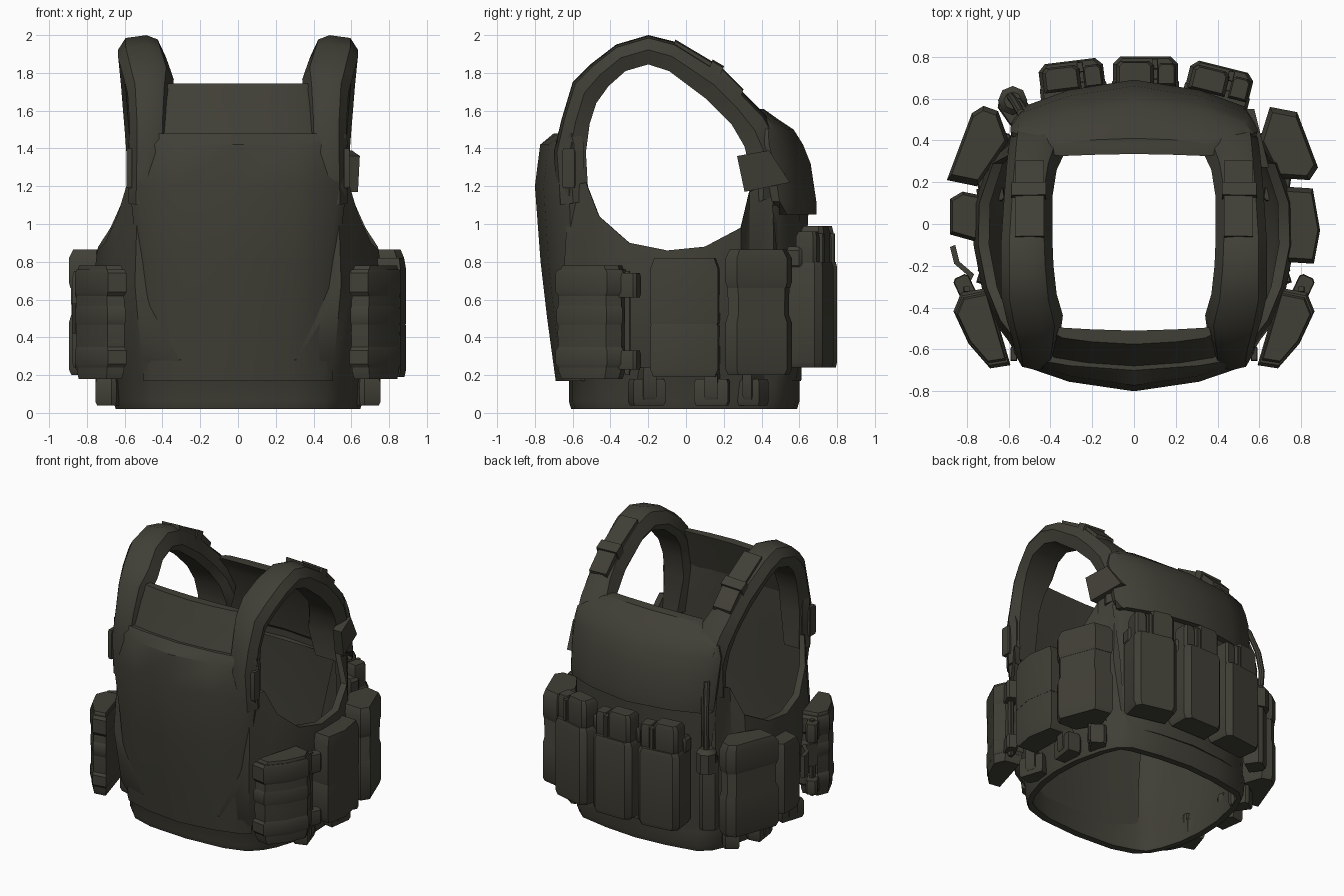
import bpy, bmesh, math

if "Cube" in bpy.data.objects:
    bpy.data.objects.remove(bpy.data.objects["Cube"])

olive = bpy.data.materials.new("dark_olive")
olive.diffuse_color = (0.052, 0.050, 0.037, 1)
olive.use_nodes = True
olive.node_tree.nodes["Principled BSDF"].inputs["Base Color"].default_value = olive.diffuse_color


def loft(name, sections, closed=False, smooth=35):
    """Skin a run of closed point loops, capping the ends unless the run closes."""
    bm = bmesh.new()
    loops = [[bm.verts.new(p) for p in s] for s in sections]
    n = len(loops[0])
    pairs = list(zip(loops, loops[1:] + loops[:1]))
    for a, b in pairs if closed else pairs[:-1]:
        for i in range(n):
            j = (i + 1) % n
            bm.faces.new((a[i], a[j], b[j], b[i]))
    if not closed:
        bm.faces.new(loops[0])
        bm.faces.new(loops[-1])
    bmesh.ops.recalc_face_normals(bm, faces=bm.faces)
    me = bpy.data.meshes.new(name)
    bm.to_mesh(me)
    bm.free()
    me.materials.append(olive)
    ob = bpy.data.objects.new(name, me)
    bpy.context.collection.objects.link(ob)
    bpy.ops.object.select_all(action='DESELECT')
    ob.select_set(True)
    bpy.context.view_layer.objects.active = ob
    bpy.ops.object.shade_smooth_by_angle(angle=math.radians(smooth))
    return ob


def pair(name, sections):
    """Same part on both sides."""
    loft("right_" + name, sections)
    loft("left_" + name, [[(-x, y, z) for x, y, z in s] for s in sections])


def stack(poly, levels):
    """Horizontal polygon repeated at (height, scale) levels."""
    cx = sum(p[0] for p in poly) / len(poly)
    cy = sum(p[1] for p in poly) / len(poly)
    return [[(cx + (x - cx) * s, cy + (y - cy) * s, z) for x, y in poly] for z, s in levels]


def block(cx, cy, w, d, deg, z0, z1, e=0.02, inset=0.9):
    """Chamfered upright box turned about z."""
    a = math.radians(deg)
    c, s = math.cos(a), math.sin(a)
    k = min(w, d) * 0.18
    w, d = w / 2, d / 2
    base = [(-w, -d), (w, -d), (w, d - k), (w - k, d), (k - w, d), (-w, d - k)]
    poly = [(cx + x * c - y * s, cy + x * s + y * c) for x, y in base]
    return stack(poly, [(z0, inset), (z0 + e, 1), (z1 - e, 1), (z1, inset)])


def panel(name, levels):
    """Curved plate; each level: z, centre outer y, centre inner y, half width, edge setback."""
    secs = []
    for z, yo, yi, w, c in levels:
        half = [(0, yo), (w * .54, yo + c * .38), (w * .92, yo + c), (w, yo + c * 1.5),
                (w * .97, yi + c * .5), (w * .54, yi + c * .2), (0, yi)]
        secs.append([(x, y, z) for x, y in half] + [(-x, y, z) for x, y in half[-2:0:-1]])
    loft(name, secs)


# Torso band, narrowing to the hem: columns of bottom x, y and top x, y, z around one half
cols = [(0, -.62, 0, -.65, .32), (.3, -.60, .3, -.63, .32), (.46, -.55, .53, -.62, 1.2),
        (.54, -.47, .585, -.53, 1.22), (.59, -.38, .64, -.46, 1.04), (.64, -.22, .705, -.3, .9),
        (.66, -.05, .745, -.1, .86), (.65, .15, .74, .1, .88), (.60, .36, .675, .29, .98),
        (.55, .47, .59, .335, 1.17), (.47, .54, .55, .46, 1.22), (.25, .58, .25, .60, .32),
        (0, .60, 0, .61, .32)]
ring = []
for x, y, xt, yt, zt in cols:
    k = 1.05 if yt < -.2 else 1.01
    prof = [(x * .98, y * .98, .02), (x, y, .06), (x * 1.02, y, .17),
            (x * .4 + xt * .62, y * .4 + yt * .6 * k, min(.3, zt - .08)),
            (xt * 1.03, yt * k, min(.68, zt - .04)), (xt, yt, zt)]
    ky = .92 if xt < .56 else .995
    ring.append(prof + [(px * .93, py * ky, pz) for px, py, pz in prof[::-1]])
ring += [[(-x, y, z) for x, y, z in s] for s in ring[-2:0:-1]]
loft("torso_band", ring, closed=True)

# Back plate panel and recessed upper back
panel("back_panel", [(.17, -.69, -.58, .50, .09), (.5, -.735, -.60, .515, .1), (.8, -.77, -.60, .53, .11),
                     (1.2, -.80, -.60, .575, .12), (1.42, -.772, -.60, .58, .12), (1.48, -.70, -.59, .575, .06)])
panel("upper_back", [(1.43, -.70, -.60, .42, .04), (1.5, -.67, -.58, .41, .04),
                     (1.64, -.615, -.54, .39, .03), (1.745, -.575, -.51, .37, .03)])

# Chest panel with overhanging upper flap
panel("chest_panel", [(.17, .61, .53, .5, -.07), (.7, .63, .55, .54, -.09), (1.1, .65, .54, .57, -.13)])
panel("chest_flap", [(1.05, .69, .60, .57, -.13), (1.12, .69, .52, .58, -.13), (1.32, .66, .48, .59, -.13),
                     (1.42, .62, .44, .59, -.12), (1.5, .57, .41, .57, -.09),
                     (1.56, .48, .37, .50, -.05), (1.61, .41, .335, .36, -.02)])

# Shoulder straps: outer y, z, inner y, z, inside x, outside x
path = [(-.68, 1.10, -.515, 1.12, .40, .58), (-.70, 1.38, -.53, 1.38, .36, .575),
        (-.66, 1.55, -.51, 1.53, .36, .575), (-.60, 1.75, -.475, 1.64, .35, .585),
        (-.50, 1.85, -.41, 1.73, .34, .61), (-.37, 1.95, -.32, 1.81, .37, .635),
        (-.2, 2.0, -.2, 1.845, .385, .635), (-.06, 1.965, -.09, 1.81, .39, .635),
        (.18, 1.82, .11, 1.66, .39, .62), (.3, 1.70, .24, 1.53, .37, .61),
        (.42, 1.58, .31, 1.41, .33, .60), (.50, 1.45, .34, 1.28, .30, .59),
        (.48, 1.15, .335, 1.10, .36, .585)]


def strap_point(st, x, t):
    yo, zo, yi, zi = st[:4]
    return (x, yo + (yi - yo) * t, zo + (zi - zo) * t)


pair("shoulder_strap", [[strap_point(s, x, t) for x, t in (
    (s[4], .7), (s[4] + .04, .15), (s[4] + .10, 0), (s[5] - .04, .1),
    (s[5], .5), (s[5] - .03, 1), (s[4] + .03, 1))] for s in path])

# Raised strap adjusters on top of the shoulders
pair("strap_adjuster", [[strap_point(s, x, t) for x, t in (
    (.43, -.08), (.57, -.04), (.57, .25), (.43, .25))] for s in path[7:10]])
pair("strap_buckle", [[strap_point(s, x, t) for x, t in (
    (.42, -.14), (.585, -.09), (.59, .3), (.42, .3))]
    for s in [[a * (1 - f) + b * f for a, b in zip(path[7], path[8])] for f in (.8, 1.05)]])
pair("rear_strap_tab", block(.575, -.62, .03, .07, 0, 1.19, 1.4))

# Chest clip wrapping inward, only on the right shoulder
clip = [(.27, 1.36), (.44, 1.39), (.55, 1.22), (.31, 1.17)]
loft("chest_clip", [[(x - (y - .27) * .25, y, z) for y, z in clip] for x in (.575, .63, .645)])

# Magazine pouches on the chest
for side, cx, cy, deg in (("left", -.295, .685, 7), ("middle", .055, .705, 0), ("right", .405, .66, -14)):
    a = math.radians(deg)

    def at(u, v):
        return cx + u * math.cos(a) - v * math.sin(a), cy + u * math.sin(a) + v * math.cos(a)
    loft(side + "_magazine_pouch", block(*at(0, 0), .31, .19, deg, .24, .80, .03))
    loft(side + "_pouch_backing", block(*at(0, -.05), .32, .08, deg, .76, .88))
    loft(side + "_magazine", block(*at(-.05, .015), .18, .12, deg, .77, .99, .03, .82))
    loft(side + "_magazine_slim", block(*at(.10, .01), .09, .11, deg, .77, .96, .03, .82))
    loft(side + "_pull_tab", block(*at(.045, .06), .03, .05, deg, .77, .95))

# Rear side pouches: body, stacked bands and buckles
rear = [(.595, -.67), (.69, -.685), (.79, -.57), (.86, -.42), (.825, -.335), (.70, -.31)]
pair("rear_pouch", stack(rear, [(.18, .86), (.22, .94), (.42, .97), (.5, .96), (.74, .94), (.78, .84)]))
for i, (z0, z1) in enumerate(((.24, .35), (.62, .76))):
    pair(f"rear_pouch_band_{i}", stack(rear, [(z0, .95), (z0 + .02, 1.03), (z1 - .02, 1.03), (z1, .95)]))
    pair(f"rear_pouch_buckle_{i}", block(.81, -.30, .08, .11, -25, z0 - .01, z1 - .02))
pair("rear_pouch_middle_band", stack(rear, [(.46, .94), (.48, 1.0), (.55, 1.0), (.57, .94)]))
pair("rear_pouch_strap", block(.80, -.31, .03, .03, 0, .2, .75))

# Front side pouches: body with lid and lower pocket, slightly different on each side
right_poly = [(.60, .40), (.65, .56), (.78, .535), (.88, .27), (.84, .21), (.69, .22)]
left_poly = [(-.60, .40), (-.65, .54), (-.72, .565), (-.775, .53), (-.895, .21), (-.75, .18)]
for side, poly in (("right", right_poly), ("left", left_poly)):
    loft(side + "_front_pouch", stack(poly, [(.20, .86), (.24, .96), (.49, .98), (.52, .92), (.82, .95), (.86, .85)]))
    loft(side + "_front_pouch_lid", stack(poly, [(.66, .95), (.69, 1), (.82, 1), (.865, .86)]))
    loft(side + "_front_pouch_pocket", stack(poly, [(.20, .92), (.23, 1), (.48, 1), (.51, .93)]))

# Centre side pouches, larger on the right
big = [(.70, -.18), (.86, -.19), (.89, -.03), (.855, .17), (.70, .18)]
loft("right_utility_pouch", stack(big, [(.19, .9), (.23, 1), (.46, .99), (.48, .94), (.76, .95), (.82, .88)]))
loft("right_utility_flap", stack(big, [(.47, .98), (.49, 1), (.76, 1), (.82, .88)]))
small = [(-.70, -.10), (-.88, -.05), (-.88, .12), (-.82, .155), (-.70, .13)]
loft("left_utility_pouch", stack(small, [(.24, .88), (.28, 1), (.7, 1), (.75, .86)]))

# Webbing loop beside the left utility pouch
loop = [(-.88, -.11), (-.86, -.19), (-.79, -.25), (-.83, -.33)]
loft("left_webbing_loop", [[(x, y, .42), (x + .025, y + .01, .42), (x + .025, y + .01, .58), (x, y, .58)]
                           for x, y in loop])

# Webbing tabs along the lower hem
for i, (x, y, deg, w) in enumerate(((.675, -.21, -72, .18), (.685, .14, -98, .18), (.615, .36, -125, .14))):
    pair(f"hem_tab_{i}", block(x, y, w, .11, deg + 180, .04, .18))
    pair(f"hem_tab_strap_{i}", block(x, y, w * .4, .13, deg + 180, .07, .24))

# Radio with knob and aerial at the left front corner
loft("radio_pouch", block(-.575, .56, .13, .13, 35, .24, .74))


def round_stack(x, y, r, levels):
    return stack([(x + r * math.cos(k * math.pi / 4), y + r * math.sin(k * math.pi / 4))
                  for k in range(8)], levels)


loft("radio_body", round_stack(-.58, .59, .07, [(.66, 1), (.80, 1), (.83, .6)]))
aerial = ((.8, -.585, .60), (.95, -.59, .61), (1.1, -.575, .59), (1.28, -.54, .53))
loft("radio_aerial", [round_stack(x, y, .02, [(z, 1)])[0] for z, x, y in aerial])
loft("radio_cable", [round_stack(x + .04, y - .02, .014, [(z, 1)])[0] for z, x, y in aerial])
